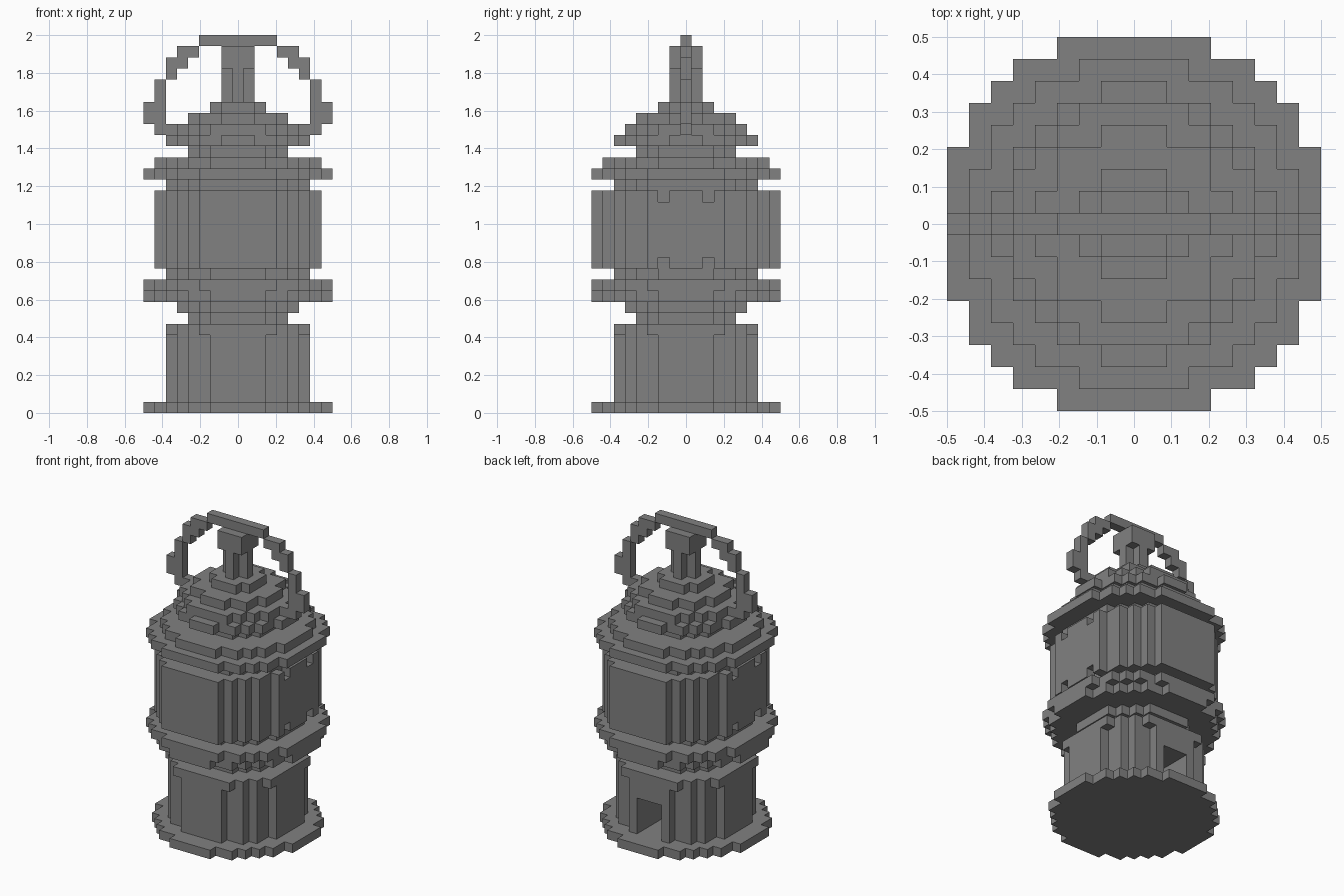
import bpy
import bmesh
import math
from mathutils import Vector

if "Cube" in bpy.data.objects:
    bpy.data.objects.remove(bpy.data.objects["Cube"], do_unlink=True)

U = 2 / 34  # size of one block

grey = bpy.data.materials.new("plain_grey")
grey.use_nodes = True
grey.diffuse_color = (0.22, 0.22, 0.22, 1)
bsdf = grey.node_tree.nodes["Principled BSDF"]
bsdf.inputs["Base Color"].default_value = grey.diffuse_color
bsdf.inputs["Roughness"].default_value = 0.9


def finish(name, bm):
    bmesh.ops.recalc_face_normals(bm, faces=bm.faces)
    mesh = bpy.data.meshes.new(name)
    bm.to_mesh(mesh)
    bm.free()
    mesh.materials.append(grey)
    bpy.context.collection.objects.link(bpy.data.objects.new(name, mesh))


def round_rows(limit):
    """Half widths of the rows of a blocky disc, from the middle row out."""
    return [math.isqrt(limit - y * y) for y in range(math.isqrt(limit) + 1)]


def slab(name, rows, low, high, doorway=None):
    """Extrude a stepped outline through the layers low..high."""
    quarter = []
    for y, half in enumerate(rows):
        if y and half != rows[y - 1]:
            quarter.append((rows[y - 1] + 0.5, y - 0.5))
            quarter.append((half + 0.5, y - 0.5))
    quarter.append((rows[-1] + 0.5, len(rows) - 0.5))
    right = [(x, -y) for x, y in reversed(quarter)] + quarter
    notch = []
    if doorway:
        edge = len(rows) - 0.5
        notch = [(doorway, edge), (doorway, 0.5), (-doorway, 0.5), (-doorway, edge)]
    outline = right + notch + [(-x, y) for x, y in reversed(right)]
    bm = bmesh.new()
    face = bm.faces.new([bm.verts.new((x * U, y * U, low * U)) for x, y in outline])
    grown = bmesh.ops.extrude_face_region(bm, geom=[face])
    top = [g for g in grown["geom"] if isinstance(g, bmesh.types.BMVert)]
    bmesh.ops.translate(bm, vec=(0, 0, (high - low) * U), verts=top)
    finish(name, bm)


def boxes(name, spans):
    """Join boxes, each given by inclusive block ranges in x, y and z."""
    bm = bmesh.new()
    for x0, x1, y0, y1, z0, z1 in spans:
        made = bmesh.ops.create_cube(bm, size=U)["verts"]
        size = Vector((x1 - x0 + 1, y1 - y0 + 1, z1 - z0 + 1))
        bmesh.ops.scale(bm, vec=size, verts=made)
        centre = Vector((x0 + x1, y0 + y1, z0 + z1 + 1)) * U / 2
        bmesh.ops.translate(bm, vec=centre, verts=made)
    finish(name, bm)


# Lower storey, with a doorway at the back
slab("base_plate", round_rows(68), 0, 1)
slab("lower_body", round_rows(41), 1, 5, doorway=1.5)
slab("lower_body_top", round_rows(41), 5, 7)
slab("lower_body_rim", round_rows(45), 7, 8)
slab("lower_neck", round_rows(20), 8, 9)
slab("neck_collar", round_rows(29), 9, 10)

# Middle ring
slab("middle_ring_lower", round_rows(68), 10, 11)
slab("middle_ring_upper", round_rows(75), 11, 12)

# Upper storey: stepped body with side plates notched near the corners
slab("upper_body_foot", round_rows(41), 12, 13)
slab("upper_body", [6] * 6 + [5, 4, 3], 13, 20)
slab("upper_body_rim", round_rows(45), 20, 21)
for side, name in ((7, "left_plate"), (-7, "right_plate")):
    spans = [(side, side, -3, 3, 14, 18)]
    for z in (13, 19):
        for y0, y1 in ((-3, -3), (-1, 1), (3, 3)):
            spans.append((side, side, y0, y1, z, z))
    boxes(name, spans)

# Eaves and stepped roof
slab("eave_lower", round_rows(75), 21, 22)
slab("eave_upper", round_rows(53), 22, 23)
slab("roof_neck", round_rows(20), 23, 24)
for step, limit in enumerate((37, 29, 18, 5)):
    slab("roof_step_%d" % (step + 1), round_rows(limit), 24 + step, 25 + step)

# Finial: cross-shaped stem with a square cap
slab("finial_stem", round_rows(1), 28, 31)
boxes("finial_cap", [(-1, 1, -1, 1, 31, 32)])

# Carrying handle, one block thick, mirrored across x
arm = [(4, 5, 32, 32), (5, 6, 31, 31), (6, 6, 30, 30), (7, 7, 26, 29),
       (8, 8, 26, 27), (6, 7, 25, 25)]
handle = [(-3, 3, 0, 0, 33, 33)]
for x0, x1, z0, z1 in arm:
    handle.append((x0, x1, 0, 0, z0, z1))
    handle.append((-x1, -x0, 0, 0, z0, z1))
boxes("handle", handle)
